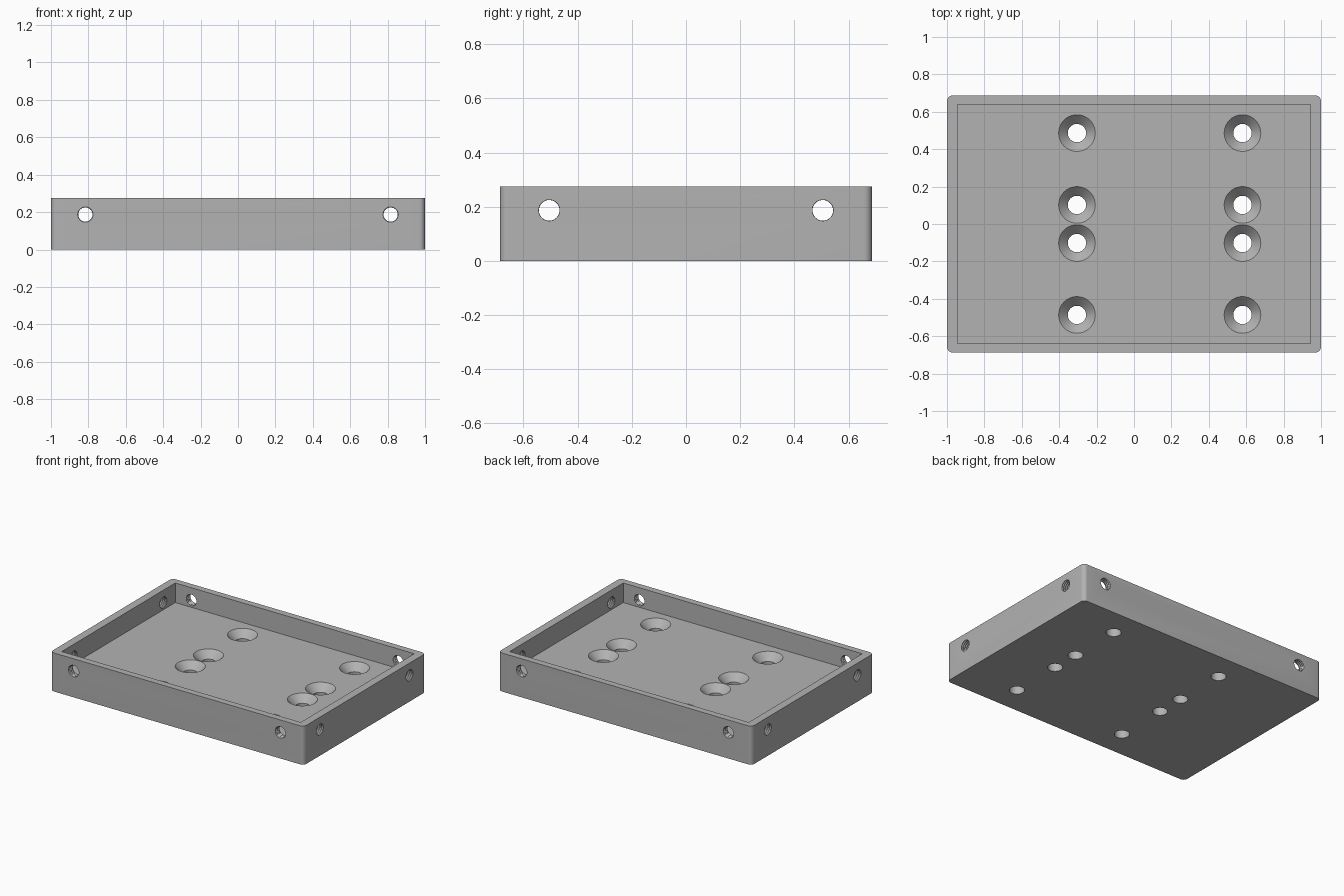
import bpy, bmesh, math
from mathutils import Matrix, Vector

cube = bpy.data.objects.get("Cube")
if cube:
    bpy.data.objects.remove(cube, do_unlink=True)

LENGTH, WIDTH, HEIGHT = 2.0, 1.374, 0.275
CAVITY_X, CAVITY_Y, FLOOR = 0.943, 0.64, 0.135
CORNER = 0.03

grey = bpy.data.materials.new("plain grey")
grey.use_nodes = True
colour = (0.45, 0.45, 0.45, 1)
grey.diffuse_color = colour
grey.node_tree.nodes["Principled BSDF"].inputs["Base Color"].default_value = colour


def make_object(name, bm):
    bmesh.ops.recalc_face_normals(bm, faces=bm.faces)
    mesh = bpy.data.meshes.new(name)
    bm.to_mesh(mesh)
    bm.free()
    mesh.materials.append(grey)
    obj = bpy.data.objects.new(name, mesh)
    bpy.context.collection.objects.link(obj)
    return obj


def box(bm, size, centre):
    matrix = Matrix.Translation(centre) @ Matrix.Diagonal((*size, 1))
    bmesh.ops.create_cube(bm, size=1, matrix=matrix)


def lathe(bm, profile, matrix, sides=40):
    """Closed solid of revolution about local z from (radius, height) pairs."""
    rings = []
    for r, h in profile:
        rings.append([bm.verts.new(matrix @ Vector((
            r * math.cos(math.tau * i / sides), r * math.sin(math.tau * i / sides), h)))
            for i in range(sides)])
    for low, high in zip(rings, rings[1:]):
        for i in range(sides):
            j = (i + 1) % sides
            bm.faces.new((low[i], low[j], high[j], high[i]))
    bm.faces.new(rings[0][::-1])
    bm.faces.new(rings[-1])


def cut(target, cutter):
    cutter.hide_render = True
    mod = target.modifiers.new("cut", "BOOLEAN")
    mod.operation = "DIFFERENCE"
    mod.solver = "EXACT"
    mod.object = cutter
    bpy.context.view_layer.objects.active = target
    bpy.ops.object.modifier_apply(modifier=mod.name)
    bpy.data.objects.remove(cutter, do_unlink=True)


# Tray body with rounded upright corners
bm = bmesh.new()
box(bm, (LENGTH, WIDTH, HEIGHT), (0, 0, HEIGHT / 2))
upright = [e for e in bm.edges if abs(e.verts[0].co.z - e.verts[1].co.z) > 0.1]
bmesh.ops.bevel(bm, geom=upright, offset=CORNER, segments=6, profile=0.5, affect="EDGES")
tray = make_object("tray", bm)

# Square-cornered cavity
bm = bmesh.new()
box(bm, (2 * CAVITY_X, 2 * CAVITY_Y, 0.4), (0, 0, FLOOR + 0.2))
cut(tray, make_object("cavity_cutter", bm))

# Countersunk floor holes
bm = bmesh.new()
sink = [(0.049, -0.05), (0.049, FLOOR - 0.05), (0.098, FLOOR), (0.098, FLOOR + 0.03)]
for x in (-0.305, 0.58):
    for y in (-0.486, -0.102, 0.102, 0.486):
        lathe(bm, sink, Matrix.Translation((x, y, 0)))

# Ridged screw holes through the four walls
pitch, z = 0.014, 0.187
ridged = [(0.038 if i % 2 else 0.042, -0.0615 + i * pitch / 2) for i in range(19)]
for side in (-1, 1):
    for offset in (-1, 1):
        turn_y = Matrix.Rotation(-side * math.pi / 2, 4, "X")
        lathe(bm, ridged, Matrix.Translation((offset * 0.816, side * 0.663, z)) @ turn_y)
        turn_x = Matrix.Rotation(side * math.pi / 2, 4, "Y")
        lathe(bm, ridged, Matrix.Translation((side * 0.972, offset * 0.505, z)) @ turn_x)
cut(tray, make_object("hole_cutter", bm))

# Smooth round surfaces, crisp edges
bpy.ops.object.select_all(action="DESELECT")
tray.select_set(True)
bpy.context.view_layer.objects.active = tray
bpy.ops.object.shade_smooth_by_angle(angle=math.radians(30))
